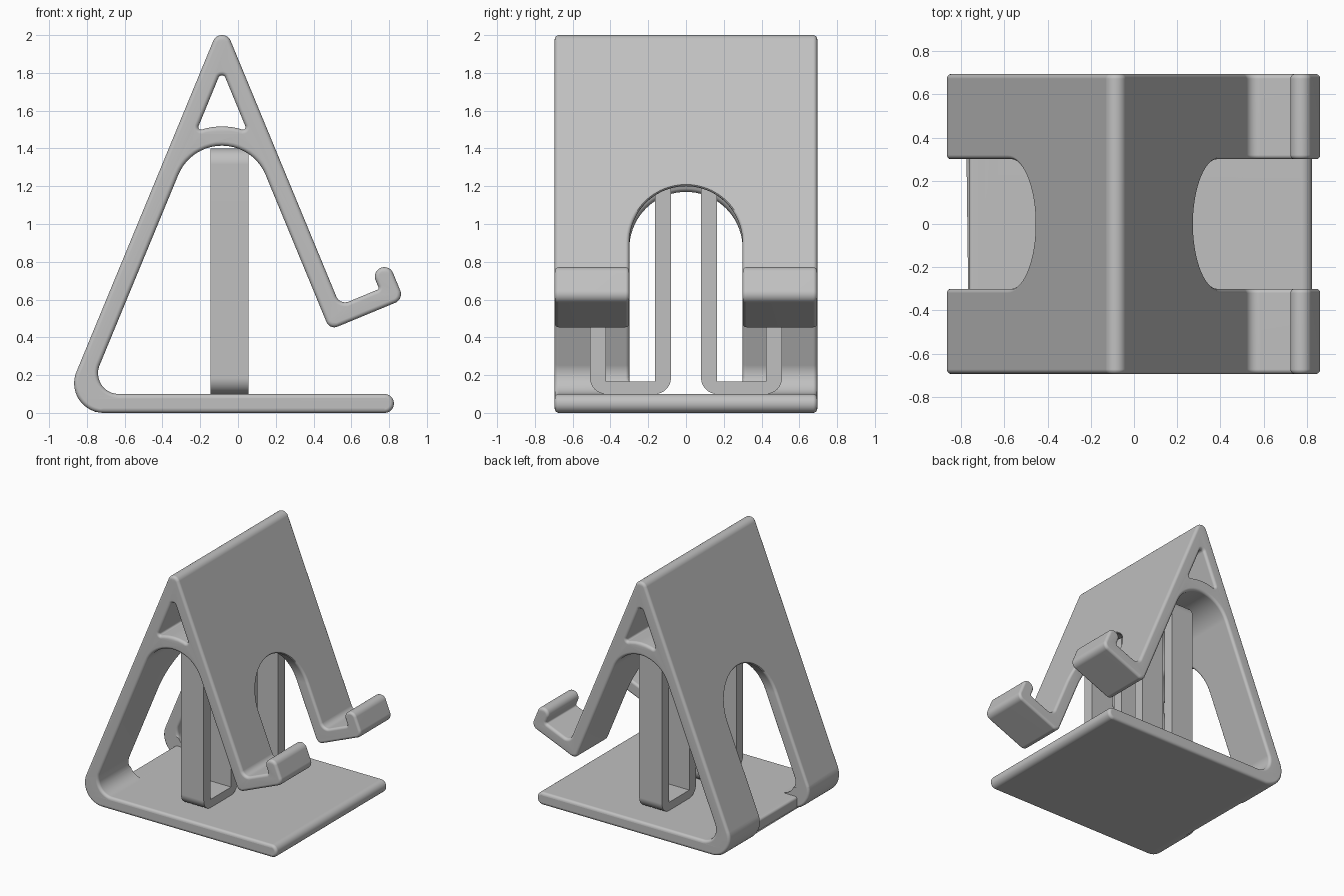
import bpy, bmesh, math
from mathutils import Vector, Matrix

cube = bpy.data.objects.get("Cube")
if cube:
    bpy.data.objects.remove(cube, do_unlink=True)

GREY = (0.53, 0.53, 0.53, 1)
grey = bpy.data.materials.new("matte grey")
grey.use_nodes = True
grey.diffuse_color = GREY
bsdf = next(n for n in grey.node_tree.nodes if n.type == 'BSDF_PRINCIPLED')
bsdf.inputs["Base Color"].default_value = GREY

FILLET = 0.022
HALF_DEPTH = 0.695
# axis mappings: drawing plane to XZ (depth along y) and to YZ (depth along x)
TO_XZ = Matrix.Rotation(math.pi / 2, 4, 'X')
TO_YZ = Matrix(((0, 0, 1, 0), (1, 0, 0, 0), (0, 1, 0, 0), (0, 0, 0, 1)))


def rounded(corners):
    """Outline points from (x, y, radius) corners."""
    out = []
    for i, (x, y, r) in enumerate(corners):
        p = Vector((x, y))
        a = (Vector(corners[i - 1][:2]) - p).normalized()
        b = (Vector(corners[(i + 1) % len(corners)][:2]) - p).normalized()
        if r == 0:
            out.append(p)
            continue
        half = a.angle(b) / 2
        c = p + (a + b).normalized() * (r / math.sin(half))
        s = p + a * (r / math.tan(half)) - c
        e = p + b * (r / math.tan(half)) - c
        turn = math.pi - 2 * half
        sign = 1 if s.x * e.y - s.y * e.x > 0 else -1
        n = max(6, math.ceil(turn / 0.12))
        for k in range(n + 1):
            t = sign * turn * k / n
            out.append(c + Vector((s.x * math.cos(t) - s.y * math.sin(t),
                                   s.x * math.sin(t) + s.y * math.cos(t))))
    return out


def evaluated_mesh(obj):
    dg = bpy.context.evaluated_depsgraph_get()
    return bpy.data.meshes.new_from_object(obj.evaluated_get(dg))


def link(name, mesh):
    obj = bpy.data.objects.new(name, mesh)
    bpy.context.scene.collection.objects.link(obj)
    return obj


def plate(name, outlines, half_depth, fillet, matrix):
    """Solid extrusion of outlines (later ones are holes) with rounded rims."""
    cu = bpy.data.curves.new(name + " outline", 'CURVE')
    cu.dimensions = '2D'
    cu.fill_mode = 'BOTH'
    cu.extrude = half_depth - fillet
    cu.bevel_depth = fillet
    cu.bevel_resolution = 3
    cu.offset = -fillet
    for pts in outlines:
        sp = cu.splines.new('POLY')
        sp.points.add(len(pts) - 1)
        for q, p in zip(sp.points, pts):
            q.co = (p.x, p.y, 0, 1)
        sp.use_cyclic_u = True
    helper = link(name + " helper", cu)
    mesh = evaluated_mesh(helper)
    bpy.data.objects.remove(helper, do_unlink=True)
    mesh.transform(matrix)
    bm = bmesh.new()
    bm.from_mesh(mesh)
    bmesh.ops.remove_doubles(bm, verts=bm.verts, dist=1e-5)
    bmesh.ops.recalc_face_normals(bm, faces=bm.faces)
    bm.to_mesh(mesh)
    bm.free()
    mesh.name = name
    return link(name, mesh)


def prism_cutter(name, section, x0, x1):
    """Prism along x from a YZ section."""
    bm = bmesh.new()
    face = bm.faces.new([bm.verts.new((x0, y, z)) for y, z in section])
    ext = bmesh.ops.extrude_face_region(bm, geom=[face])
    moved = [g for g in ext["geom"] if isinstance(g, bmesh.types.BMVert)]
    bmesh.ops.translate(bm, verts=moved, vec=(x1 - x0, 0, 0))
    bmesh.ops.recalc_face_normals(bm, faces=bm.faces)
    mesh = bpy.data.meshes.new(name)
    bm.to_mesh(mesh)
    bm.free()
    obj = link(name, mesh)
    obj.hide_render = True
    return obj


def finish(obj):
    obj.data.materials.clear()
    obj.data.materials.append(grey)
    for o in bpy.context.selected_objects:
        o.select_set(False)
    obj.select_set(True)
    bpy.context.view_layer.objects.active = obj
    bpy.ops.object.shade_smooth_by_angle(angle=math.radians(35))
    wn = obj.modifiers.new("even shading", 'WEIGHTED_NORMAL')
    wn.keep_sharp = True


# Stand frame profile: two sloping legs, a cradle hook and a flat base
MID, TOP, INNER_TOP, SLOPE = -0.085, 2.081, 1.819, 0.4134
u, v = Vector((0.924, 0.382)), Vector((-0.382, 0.924))
cradle = Vector((MID + SLOPE * (TOP - 0.57), 0.57))


def hook(a, b, r):
    p = cradle + u * a + v * b
    return (p.x, p.y, r)


profile = rounded([
    (MID, TOP, 0.05),
    hook(0, 0, 0.05), hook(0.225, 0, 0.012),
    hook(0.225, 0.1, 0.049), hook(0.325, 0.1, 0.049),
    hook(0.325, -0.1, 0.05), hook(-0.1, -0.1, 0.045),
    (MID, INNER_TOP, 0.25),
    (MID - SLOPE * (INNER_TOP - 0.1), 0.1, 0.11),
    (0.825, 0.1, 0.049), (0.825, 0, 0.049),
    (MID - SLOPE * TOP, 0, 0.157),
])
# Triangular window below the ridge, with an arched sill
sill = [(MID + 0.352 * math.sin(t), 1.165 + 0.352 * math.cos(t))
        for t in (0.395 * (1 - k / 3) for k in range(7))]
window = rounded([(MID, INNER_TOP, 0.02)] +
                 [(x, z, 0.014 if i in (0, 6) else 0) for i, (x, z) in enumerate(sill)])
frame = plate("stand_frame", [profile, window], HALF_DEPTH, FILLET, TO_XZ)

# Arched cable slots through both legs and a notch in the back of the base
W = 0.3


def arch(bottom, centre):
    arc = [(W * math.cos(math.pi * k / 36), centre + W * math.sin(math.pi * k / 36))
           for k in range(37)]
    return [(-W, bottom), (W, bottom)] + arc


cutters = [
    prism_cutter("front_slot_cutter", arch(0.25, 0.9), MID, 1.2),
    prism_cutter("back_slot_cutter", arch(0.1, 0.87), -1.2, MID),
    prism_cutter("notch_cutter", [(-W, -0.1), (W, -0.1), (W, 0.2), (-W, 0.2)], -1.2, -0.765),
]
for c in cutters:
    mod = frame.modifiers.new(c.name, 'BOOLEAN')
    mod.operation = 'DIFFERENCE'
    mod.solver = 'EXACT'
    mod.object = c
cut_mesh = evaluated_mesh(frame)
frame.modifiers.clear()
frame.data = cut_mesh
for c in cutters:
    bpy.data.objects.remove(c, do_unlink=True)

# Round the rims of the slots
bm = bmesh.new()
bm.from_mesh(cut_mesh)
bmesh.ops.remove_doubles(bm, verts=bm.verts, dist=1e-5)
seams = [e for e in bm.edges if len(e.link_faces) == 2 and e.calc_face_angle() < 1e-3
         and all(abs(abs(w.co.y) - W) < 1e-4 for w in e.verts)]
bmesh.ops.dissolve_edges(bm, edges=seams, use_verts=False)


def is_rim(e):
    if len(e.link_faces) != 2 or not e.is_convex or e.calc_face_angle() < 0.7:
        return False
    m = (e.verts[0].co + e.verts[1].co) / 2
    at_foot = 0.102 < m.z < 0.16 and m.x > -0.76
    return abs(m.y) < W + 0.01 and not at_foot


bmesh.ops.bevel(bm, geom=[e for e in bm.edges if is_rim(e)], offset=FILLET * 0.9,
                offset_type='OFFSET', segments=3, profile=0.5, affect='EDGES',
                clamp_overlap=False)
bm.to_mesh(cut_mesh)
bm.free()
finish(frame)

# Two upright closed loops standing on the base
for side, sign in (("left", 1), ("right", -1)):
    y0, y1 = sorted((sign * 0.08, sign * 0.508))
    outer = rounded([(y0, 0.1, 0.085), (y1, 0.1, 0.085), (y1, 1.4, 0.085), (y0, 1.4, 0.085)])
    a, b = y0 + 0.085, y1 - 0.085
    inner = rounded([(a, 0.165, 0), (b, 0.165, 0), (b, 1.335, 0), (a, 1.335, 0)])
    loop = plate("upright_loop_" + side, [outer, inner], 0.1, 0, TO_YZ)
    loop.location.x = -0.045
    finish(loop)
